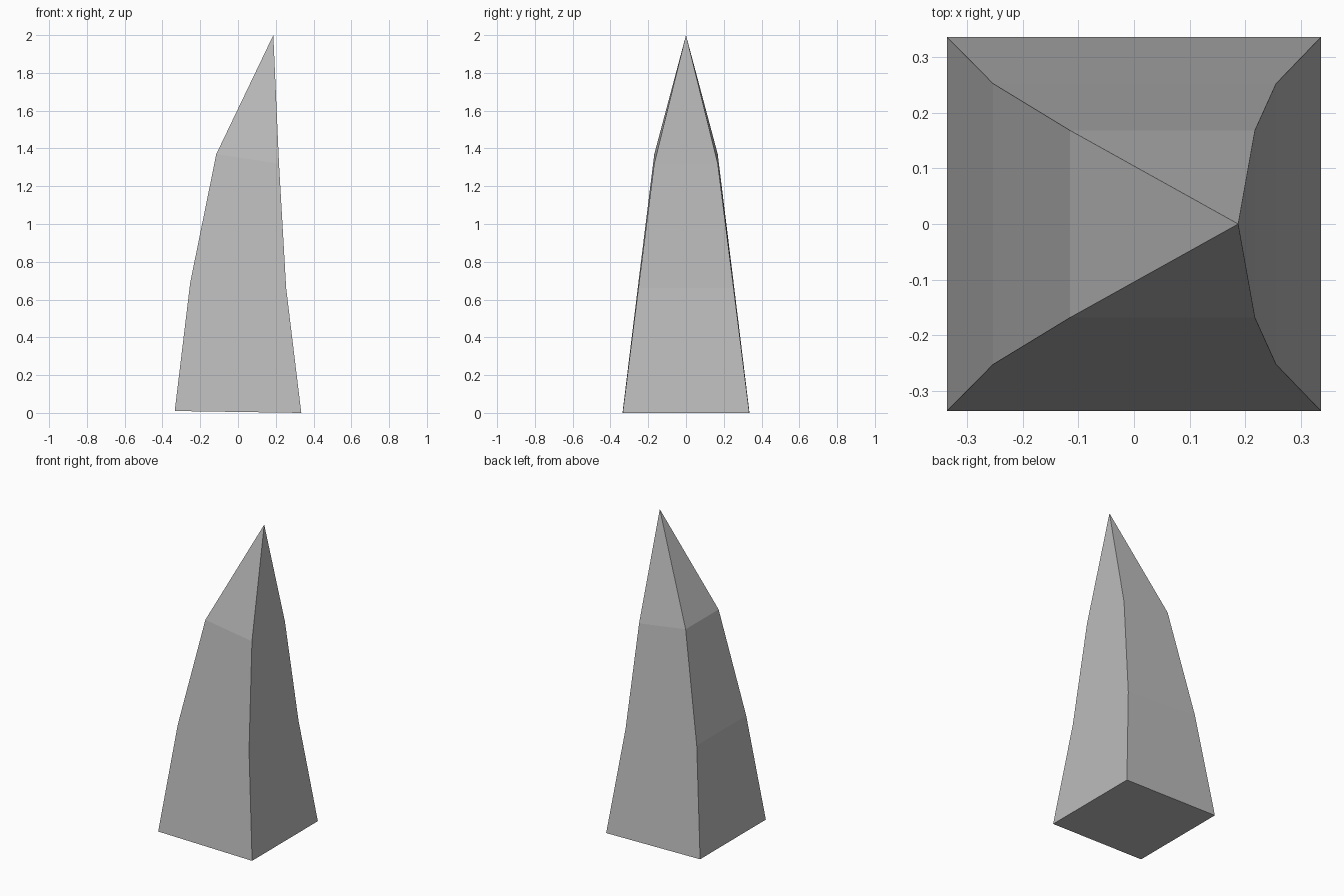
import bpy
import bmesh

cube = bpy.data.objects.get("Cube")
if cube:
    bpy.data.objects.remove(cube, do_unlink=True)

# Stone colour
stone = bpy.data.materials.new("grey_stone")
stone.use_nodes = True
colour = (0.5, 0.5, 0.5, 1)
stone.diffuse_color = colour
stone.node_tree.nodes["Principled BSDF"].inputs["Base Color"].default_value = colour

# Cross-sections: left x, left z, right x, right z, half depth
sections = [
    (-0.335, 0.01, 0.335, 0.0, 0.335),
    (-0.253, 0.69, 0.255, 0.66, 0.252),
    (-0.115, 1.37, 0.217, 1.32, 0.168),
]

# Leaning four-sided spike
bm = bmesh.new()
rings = []
for xa, za, xb, zb, d in sections:
    corners = [(xa, -d, za), (xb, -d, zb), (xb, d, zb), (xa, d, za)]
    rings.append([bm.verts.new(c) for c in corners])
tip = bm.verts.new((0.187, 0, 2))

bm.faces.new(rings[0][::-1])
for low, high in zip(rings, rings[1:]):
    for i in range(4):
        j = (i + 1) % 4
        bm.faces.new((low[i], low[j], high[j], high[i]))
for i in range(4):
    bm.faces.new((rings[-1][i], rings[-1][(i + 1) % 4], tip))
bmesh.ops.recalc_face_normals(bm, faces=bm.faces)

mesh = bpy.data.meshes.new("stone_spike")
bm.to_mesh(mesh)
bm.free()
mesh.materials.append(stone)
bpy.context.collection.objects.link(bpy.data.objects.new("stone_spike", mesh))
